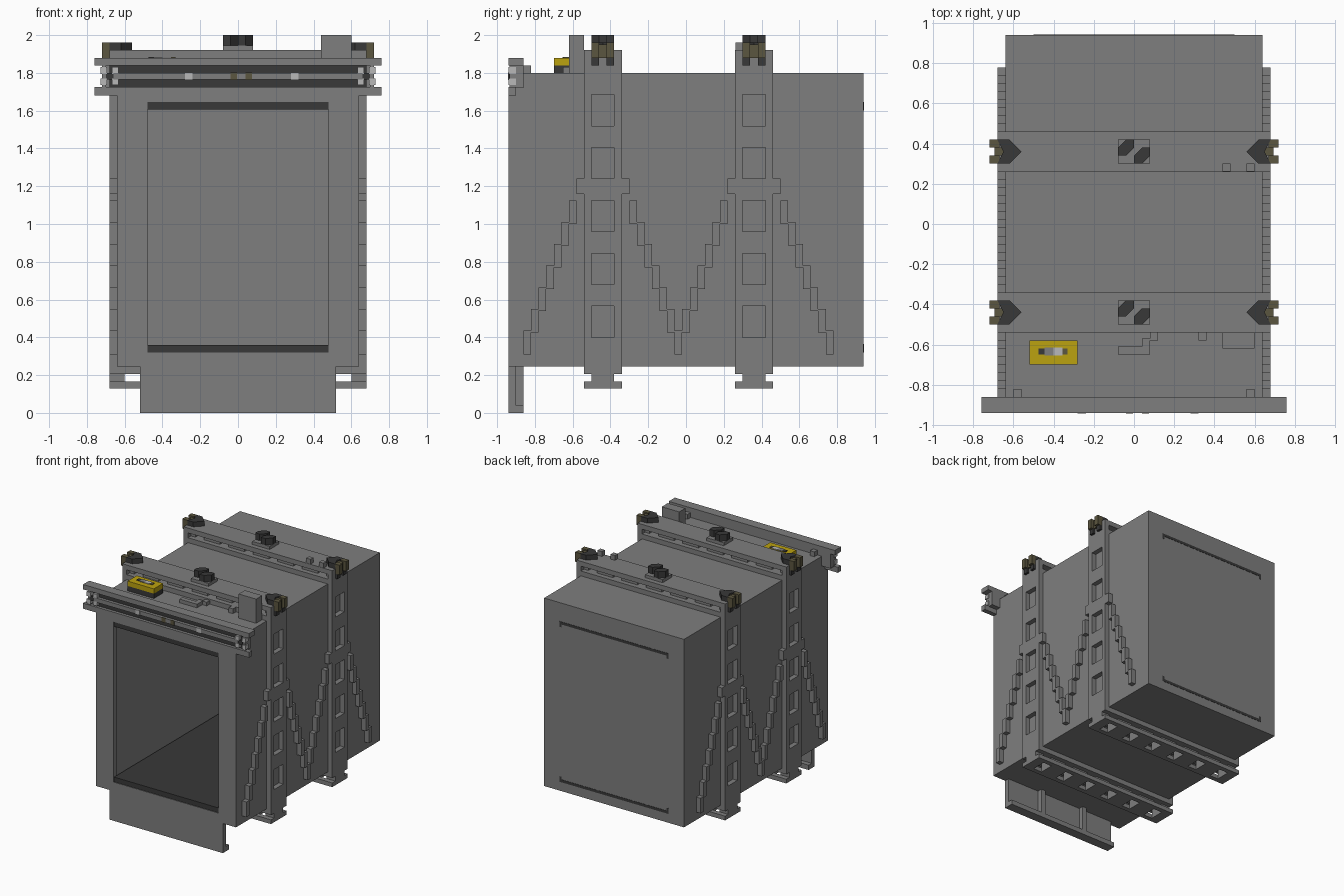
import bpy, bmesh, math
from mathutils import Matrix, Vector

if "Cube" in bpy.data.objects:
    bpy.data.objects.remove(bpy.data.objects["Cube"], do_unlink=True)


def material(name, rgb):
    m = bpy.data.materials.new(name)
    m.use_nodes = True
    m.diffuse_color = (*rgb, 1)
    m.node_tree.nodes["Principled BSDF"].inputs["Base Color"].default_value = (*rgb, 1)
    return m


GRAY = material("steel gray", (0.21, 0.21, 0.21))
DARK = material("dark rubber", (0.04, 0.04, 0.04))
OLIVE = material("olive metal", (0.105, 0.092, 0.05))
LIGHT = material("light gray", (0.48, 0.48, 0.48))
YELLOW = material("warning yellow", (0.50, 0.36, 0.005))


def finish(name, bm, mat):
    mesh = bpy.data.meshes.new(name)
    bm.to_mesh(mesh)
    bm.free()
    mesh.materials.append(mat)
    ob = bpy.data.objects.new(name, mesh)
    bpy.context.collection.objects.link(ob)
    return ob


def boxes(name, mat, items, spin=0):
    """One object from boxes given as (x0, x1, y0, y1, z0, z1)."""
    bm = bmesh.new()
    for x0, x1, y0, y1, z0, z1 in items:
        mid = Vector(((x0 + x1) / 2, (y0 + y1) / 2, (z0 + z1) / 2))
        size = Matrix.Diagonal((abs(x1 - x0), abs(y1 - y0), abs(z1 - z0), 1))
        bmesh.ops.create_cube(bm, size=1, matrix=Matrix.Translation(mid) @ Matrix.Rotation(spin, 4, 'Z') @ size)
    return finish(name, bm, mat)


def prism(name, mat, outline, z0, z1):
    bm = bmesh.new()
    face = bm.faces.new([bm.verts.new((x, y, z0)) for x, y in outline])
    top = bmesh.ops.extrude_face_region(bm, geom=[face])["geom"]
    bmesh.ops.translate(bm, vec=(0, 0, z1 - z0), verts=[v for v in top if isinstance(v, bmesh.types.BMVert)])
    bmesh.ops.recalc_face_normals(bm, faces=bm.faces[:])
    return finish(name, bm, mat)


# Hollow container, open at the front
boxes("container_shell", GRAY, [
    (-0.64, -0.50, -0.90, 0.94, 0.245, 1.80),
    (0.50, 0.64, -0.90, 0.94, 0.245, 1.80),
    (-0.50, 0.50, -0.90, 0.94, 0.245, 0.32),
    (-0.50, 0.50, -0.90, 0.94, 1.645, 1.80),
    (-0.50, 0.50, 0.90, 0.94, 0.32, 1.645)])
boxes("front_frame", GRAY, [
    (-0.64, -0.48, -0.94, -0.90, 0.245, 1.68),
    (0.48, 0.64, -0.94, -0.90, 0.245, 1.68),
    (-0.48, 0.48, -0.94, -0.90, 0.245, 0.32),
    (-0.48, 0.48, -0.94, -0.90, 1.645, 1.68)])
boxes("inner_floor", DARK, [(-0.48, 0.48, -0.935, 0.90, 0.32, 0.36)])
boxes("inner_ceiling", DARK, [(-0.48, 0.48, -0.935, 0.90, 1.605, 1.645)])

# Thin dark seams on the back wall, hooked at the ends
for label, z, turn in (("lower", 0.33, 1), ("upper", 1.635, -1)):
    boxes(label + "_back_seam", DARK, [(-0.50, 0.50, 0.938, 0.942, z - 0.011, z + 0.011)]
          + [(s * 0.50, s * 0.48, 0.938, 0.942, z, z + turn * 0.035) for s in (-1, 1)])

# Two ribs wrapped around the container
HOLES = [-0.56, -0.336, -0.112, 0.112, 0.336, 0.56]
STATIONS = (("front", -0.44), ("rear", 0.36))
for label, yc in STATIONS:
    a, b, c, d = yc - 0.10, yc - 0.06, yc + 0.06, yc + 0.10

    # Spacers between the two flanges, leaving a gap at every hole
    edges = [-0.68] + [h + s * 0.04 for h in HOLES for s in (-1, 1)] + [0.68]
    spans = list(zip(edges[::2], edges[1::2]))

    # Top beam
    boxes(label + "_top_beam", GRAY, [(-0.68, 0.68, a, d, 1.88, 1.92), (-0.68, 0.68, a, d, 1.80, 1.84)]
          + [(x0, x1, b, c, 1.84, 1.88) for x0, x1 in spans])

    # Bottom beam with a pierced lower flange
    boxes(label + "_bottom_beam", GRAY, [(-0.68, 0.68, a, d, 0.205, 0.245),
                                         (-0.68, 0.68, a, b, 0.13, 0.165), (-0.68, 0.68, c, d, 0.13, 0.165)]
          + [(x0, x1, b, c, 0.13, 0.205) for x0, x1 in spans])

    for side, s in (("left", 1), ("right", -1)):
        # Post with five windows
        cuts = [0.245] + [0.40 + 0.28 * i + e for i in range(5) for e in (0, 0.165)] + [1.88]
        x0, x1 = s * 0.64, s * 0.68
        boxes(f"{label}_{side}_post", GRAY, [(x0, x1, a, b, 0.245, 1.88), (x0, x1, c, d, 0.245, 1.88)]
              + [(x0, x1, b, c, z0, z1) for z0, z1 in zip(cuts[::2], cuts[1::2])])

        # Stepped diagonal braces on both sides of the post
        steps = []
        for t in (-1, 1):
            for i in range(8):
                y = yc + t * (0.10 + 0.04 * i)
                top = 1.24 - 0.115 * i
                steps.append((x0, x1, y, y + t * 0.04, top - (0.08 if i == 0 else 0.125), top))
        boxes(f"{label}_{side}_brace", GRAY, steps)

        # Corner coupling: dark arrow wedge and olive lugs
        arrow = [(0.56, 0), (0.62, 0.06), (0.68, 0.06), (0.65, 0), (0.68, -0.06), (0.62, -0.06)]
        prism(f"{label}_{side}_corner_wedge", DARK, [(s * x, yc + y) for x, y in arrow], 1.92, 1.96)
        boxes(f"{label}_{side}_corner_lugs", OLIVE,
              [(s * 0.67, s * 0.72, yc + t * 0.02, yc + t * 0.06, 1.88, 1.96) for t in (-1, 1)]
              + [(s * 0.65, s * 0.695, yc - 0.02, yc + 0.02, 1.88, 1.95)])
        boxes(f"{label}_{side}_lug_feet", DARK,
              [(s * 0.67, s * 0.70, yc + t * 0.02, yc + t * 0.06, 1.84, 1.88) for t in (-1, 1)])

    # Centre coupling on top
    boxes(label + "_centre_plate", GRAY, [(-0.08, 0.08, b, c, 1.92, 1.945)])
    for t in (-1, 1):
        prism(f"{label}_centre_jaw_{'a' if t < 0 else 'b'}", DARK,
              [(t * x, yc + t * y) for x, y in
               ((0, -0.06), (0.04, -0.06), (0.08, -0.02), (0.08, 0.02), (0.04, 0.02), (0, -0.02))], 1.945, 2.0)

# Rail across the front
boxes("front_rail", GRAY, [
    (-0.76, 0.76, -0.94, -0.90, 1.84, 1.88),
    (-0.76, 0.76, -0.94, -0.90, 1.68, 1.725),
    (-0.66, 0.66, -0.94, -0.90, 1.765, 1.80),
    (-0.72, 0.72, -0.90, -0.86, 1.72, 1.84),
    (-0.76, 0.76, -0.90, -0.86, 1.84, 1.88)])
boxes("rail_grooves", DARK, [(-0.68, 0.68, -0.915, -0.90, 1.725, 1.84)])
boxes("rail_light_studs", LIGHT, [(x, x + 0.04, -0.942, -0.935, 1.763, 1.802) for x in (-0.28, 0.28)])
boxes("rail_olive_studs", OLIVE, [(x, x + 0.035, -0.942, -0.935, 1.763, 1.802) for x in (-0.04, 0.04)])
for side, s in (("left", 1), ("right", -1)):
    boxes(side + "_rail_cap", LIGHT, [(s * 0.68 + dx - 0.017, s * 0.68 + dx + 0.017, -0.94, -0.90, z, z + 0.035)
                                      for dx in (-0.03, 0.03) for z in (1.735, 1.795)])
    boxes(side + "_rail_end", GRAY, [(s * 0.70, s * 0.72, -0.935, -0.90, 1.725, 1.84)])
    boxes(side + "_rail_core", DARK, [(s * 0.68 - 0.02, s * 0.68 + 0.02, -0.938, -0.90, 1.765, 1.80)])
    boxes(side + "_rail_tab", GRAY, [(s * 0.56, s * 0.60, -0.86, -0.82, 1.80, 1.84)])

# Hanging flap below the front opening
boxes("front_flap", GRAY, [(-0.52, 0.52, -0.94, -0.90, 0.0, 0.25), (-0.52, 0.52, -0.90, -0.86, 0.0, 0.04)]
      + [(x - 0.02, x + 0.02, -0.90, -0.86, 0.04, 0.245) for x in (-0.22, 0.20)])

# Roof fittings
boxes("beacon_base", DARK, [(-0.52, -0.28, -0.70, -0.58, 1.80, 1.84)])
boxes("beacon_box", YELLOW, [(-0.52, -0.28, -0.70, -0.58, 1.84, 1.88)])
boxes("beacon_dial_ends", DARK, [(-0.475, -0.445, -0.65, -0.62, 1.88, 1.885)])
boxes("beacon_dial_tip", OLIVE, [(-0.355, -0.33, -0.65, -0.62, 1.88, 1.885)])
boxes("beacon_dial_side", GRAY, [(-0.445, -0.40, -0.655, -0.615, 1.88, 1.885)])
boxes("beacon_dial", LIGHT, [(-0.40, -0.355, -0.655, -0.615, 1.88, 1.885)])
boxes("control_box", GRAY, [(0.44, 0.60, -0.62, -0.54, 1.80, 2.0)])
boxes("stepped_pipe", GRAY, [(-0.08, 0.04, -0.65, -0.61, 1.80, 1.83), (0.04, 0.08, -0.65, -0.57, 1.80, 1.83),
                             (0.08, 0.12, -0.58, -0.54, 1.80, 1.83)])
boxes("roof_stud", GRAY, [(0.32, 0.36, -0.58, -0.54, 1.80, 1.84)])
boxes("beam_studs", GRAY, [(x, x + 0.04, 0.262, 0.30, 1.92, 1.96) for x in (0.44, 0.56)])
